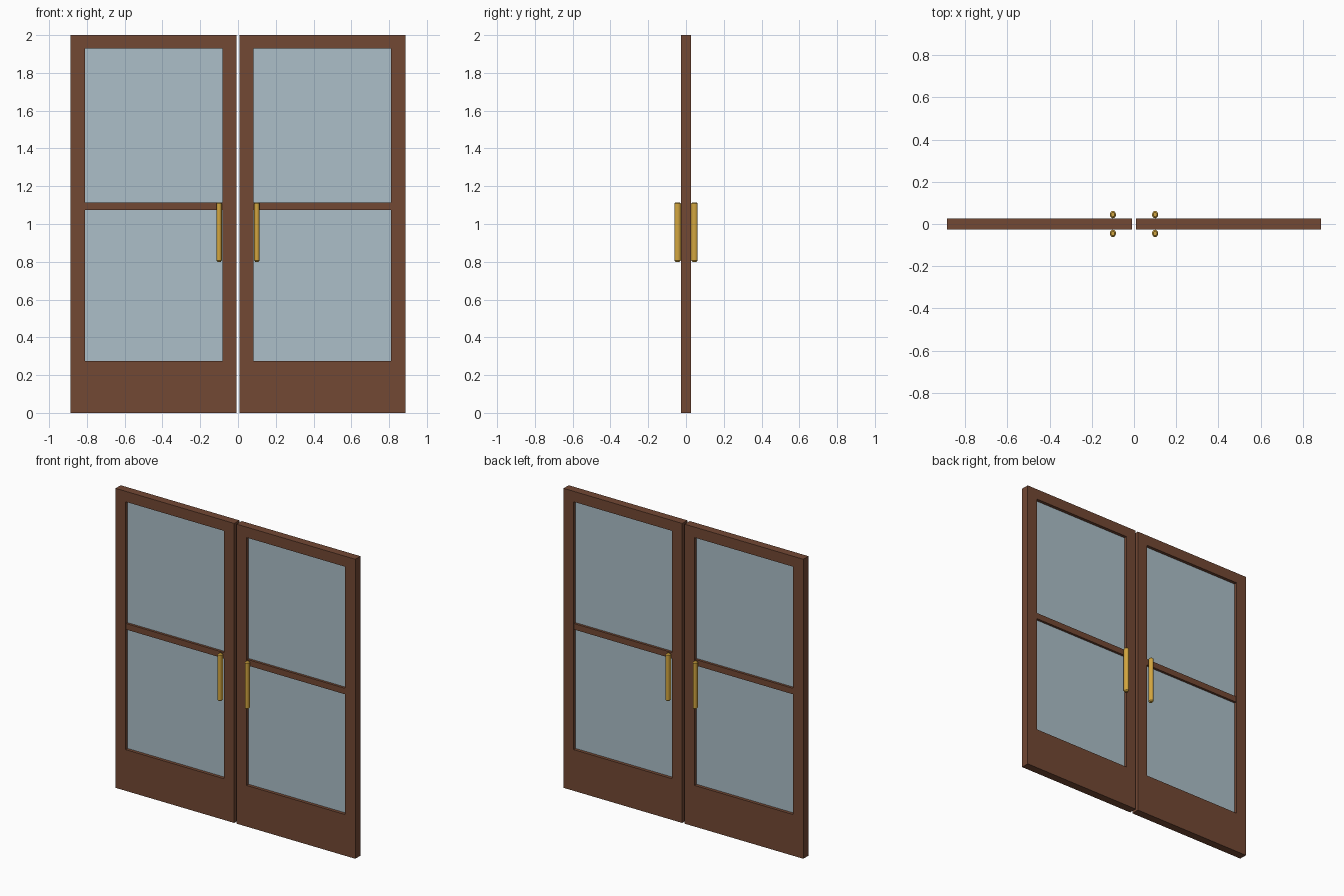
import bpy, bmesh, math

if "Cube" in bpy.data.objects:
    bpy.data.objects.remove(bpy.data.objects["Cube"])


def material(name, rgb):
    m = bpy.data.materials.new(name)
    m.diffuse_color = (*rgb, 1)
    m.use_nodes = True
    m.node_tree.nodes["Principled BSDF"].inputs["Base Color"].default_value = m.diffuse_color
    return m


WOOD = material("brown_wood", (0.171, 0.065, 0.034))
GLASS = material("pale_glass", (0.413, 0.521, 0.578))
BRASS = material("brass", (0.65, 0.38, 0.05))


def finish(bm, name, mat):
    bmesh.ops.recalc_face_normals(bm, faces=bm.faces)
    me = bpy.data.meshes.new(name)
    bm.to_mesh(me)
    bm.free()
    me.materials.append(mat)
    ob = bpy.data.objects.new(name, me)
    bpy.context.collection.objects.link(ob)
    return ob


def box(name, x0, x1, z0, z1, depth, mat):
    bm = bmesh.new()
    bmesh.ops.create_cube(bm, size=1)
    for v in bm.verts:
        v.co = ((x0 + x1) / 2 + v.co.x * (x1 - x0), v.co.y * depth,
                (z0 + z1) / 2 + v.co.z * (z1 - z0))
    return finish(bm, name, mat)


def handle(name, x, y, z0, z1):
    # oval bar with chamfered ends
    bm = bmesh.new()
    n, rx, ry, c = 16, 0.0145, 0.0175, 0.007
    rings = []
    for z, s in ((z0, 0.6), (z0 + c, 1), (z1 - c, 1), (z1, 0.6)):
        rings.append([bm.verts.new((x + s * rx * math.cos(2 * math.pi * i / n),
                                    y + s * ry * math.sin(2 * math.pi * i / n), z))
                      for i in range(n)])
    for a, b in zip(rings, rings[1:]):
        for i in range(n):
            j = (i + 1) % n
            bm.faces.new((a[i], a[j], b[j], b[i]))
    bm.faces.new(rings[0])
    bm.faces.new(rings[-1])
    ob = finish(bm, name, BRASS)
    for p in ob.data.polygons:
        p.use_smooth = len(p.vertices) == 4
    ob.data.set_sharp_from_angle(angle=math.radians(30))


XI, XO = 0.009, 0.886       # inner and outer edge of a door leaf
GI, GO = 0.083, 0.811       # glass opening
D = 0.054                   # leaf thickness

for side, s in (("left", -1), ("right", 1)):
    def part(name, a, b, z0, z1, depth, mat):
        x0, x1 = sorted((s * a, s * b))
        box(f"{side}_{name}", x0, x1, z0, z1, depth, mat)

    # frame
    part("inner_stile", XI, GI, 0, 2, D, WOOD)
    part("outer_stile", GO, XO, 0, 2, D, WOOD)
    part("bottom_rail", GI, GO, 0, 0.275, D, WOOD)
    part("top_rail", GI, GO, 1.93, 2, D, WOOD)
    part("middle_rail", GI, GO, 1.075, 1.115, 0.044, WOOD)
    # panes
    part("lower_pane", GI, GO, 0.275, 1.075, 0.012, GLASS)
    part("upper_pane", GI, GO, 1.115, 1.93, 0.012, GLASS)
    # handles on both faces
    for face, t in (("front", -1), ("back", 1)):
        handle(f"{side}_{face}_handle", s * 0.1, t * 0.0445, 0.80, 1.115)
